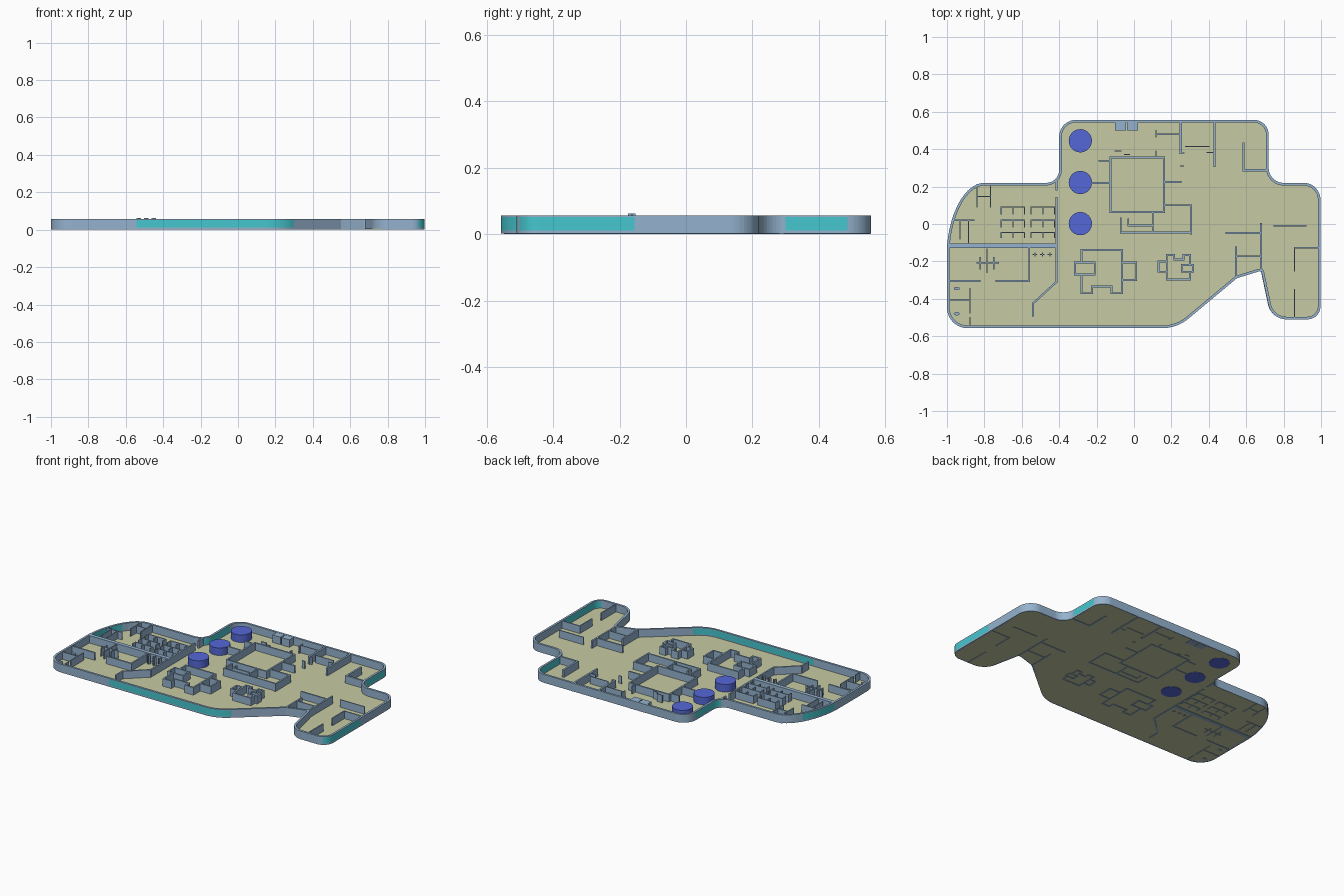
import bpy, bmesh, math
from mathutils import Vector

if "Cube" in bpy.data.objects:
    bpy.data.objects.remove(bpy.data.objects["Cube"])

TOP = 0.056


def material(name, rgb):
    m = bpy.data.materials.new(name)
    m.diffuse_color = (*rgb, 1)
    m.use_nodes = True
    m.node_tree.nodes["Principled BSDF"].inputs["Base Color"].default_value = m.diffuse_color
    return m


WALL = material("wall steel blue", (0.30, 0.45, 0.62))
FLOOR = material("floor olive", (0.57, 0.60, 0.37))
GLASS = material("window teal", (0.06, 0.57, 0.62))
BLUE = material("column blue", (0.09, 0.14, 0.68))


def finish(name, bm, *mats):
    bmesh.ops.recalc_face_normals(bm, faces=bm.faces[:])
    me = bpy.data.meshes.new(name)
    bm.to_mesh(me)
    bm.free()
    for m in mats:
        me.materials.append(m)
    ob = bpy.data.objects.new(name, me)
    bpy.context.collection.objects.link(ob)
    return ob


def add_wall(bm, x1, y1, x2, y2, t, z0=0.0, z1=TOP - 0.001):
    """Upright slab along a segment, square ends overlapping at corners."""
    a, b = Vector((x1, y1)), Vector((x2, y2))
    d = (b - a).normalized() * t / 2
    n = Vector((-d.y, d.x))
    ring = [a - d - n, b + d - n, b + d + n, a - d + n]
    lo = [bm.verts.new((p.x, p.y, z0)) for p in ring]
    hi = [bm.verts.new((p.x, p.y, z1)) for p in ring]
    bm.faces.new(lo[::-1])
    bm.faces.new(hi)
    for i in range(4):
        j = (i + 1) % 4
        bm.faces.new((lo[i], lo[j], hi[j], hi[i]))


def walls(name, paths, t=0.012, **kw):
    """Each path is a flat run of x, y pairs."""
    bm = bmesh.new()
    for p in paths:
        pts = list(zip(p[::2], p[1::2]))
        for (x1, y1), (x2, y2) in zip(pts, pts[1:]):
            add_wall(bm, x1, y1, x2, y2, t, **kw)
    return finish(name, bm, WALL)


def rect(x0, y0, x1, y1):
    return (x0, y0, x1, y0, x1, y1, x0, y1, x0, y0)


# Outline: corner x, y, then how far the rounding reaches along each side
CORNERS = [(-1, -.557, .11), (.23, -.557, .08), (.55, -.29, 0), (.68, -.25, 0),
           (.735, -.51, .08), (.997, -.51, .07), (.997, .22, .09), (.72, .22, .08),
           (.72, .557, .08), (-.4, .557, .09), (-.4, .22, .07),
           (-.97, .22, .17, .33), (-1, -.12, 0)]


def outline():
    pts, n = [], len(CORNERS)
    for i, c in enumerate(CORNERS):
        p = Vector(c[:2])
        if c[2] == 0:
            pts.append(p)
            continue
        u = (Vector(CORNERS[i - 1][:2]) - p).normalized()
        v = (Vector(CORNERS[(i + 1) % n][:2]) - p).normalized()
        a, b = p + u * c[2], p + v * c[-1]
        w = math.sin(u.angle(v) / 2)
        for k in range(13):
            s = k / 12
            k0, k1, k2 = (1 - s) ** 2, 2 * w * s * (1 - s), s * s
            pts.append((a * k0 + p * k1 + b * k2) / (k0 + k1 + k2))
    dense = []
    for i, p in enumerate(pts):
        q = pts[(i + 1) % len(pts)]
        m = max(1, math.ceil((q - p).length / 0.012))
        dense += [p.lerp(q, k / m) for k in range(m)]
    return dense


def is_window(x, y):
    return ((-.545 < x < .30 and y < -.48)              # front
            or (x > .9 and -.5 < y < -.15)              # right wing
            or (.7 < x < .74 and .30 < y < .49)         # upper right
            or (-.46 < x < -.38 and .24 < y < .47)      # upper left
            or (x < -.93 and -.11 < y < .13))           # left curve


path = outline()
N = len(path)
inner = []
for i, p in enumerate(path):
    t = (path[(i + 1) % N] - path[i - 1]).normalized()
    inner.append(p + Vector((-t.y, t.x)) * 0.014)

# Floor slab
bm = bmesh.new()
face = bm.faces.new([bm.verts.new((p.x, p.y, 0.002)) for p in path])
ext = bmesh.ops.extrude_face_region(bm, geom=[face], use_keep_orig=True)
for v in ext["geom"]:
    if isinstance(v, bmesh.types.BMVert):
        v.co.z = 0.006
floor = finish("floor", bm, FLOOR)
floor.scale = (0.997, 0.997, 1)

# Outer wall with window bands
bm = bmesh.new()
section = [(0, .002), (0, .011), (0, .051), (0, TOP), (1, TOP), (1, .051), (1, .011), (1, .002)]
rings = []
for o, q in zip(path, inner):
    rings.append([bm.verts.new((*((o, q)[s]), z)) for s, z in section])
for i in range(N):
    a, b = rings[i], rings[(i + 1) % N]
    mid = (path[i] + path[(i + 1) % N]) / 2
    for k in range(8):
        j = (k + 1) % 8
        f = bm.faces.new((a[k], b[k], b[j], a[j]))
        if k in (1, 5) and is_window(*mid):
            f.material_index = 1
finish("outer_wall", bm, WALL, GLASS)

# Blue round columns
for i, y in enumerate((.445, .222, .002)):
    bm = bmesh.new()
    bmesh.ops.create_cone(bm, cap_ends=True, segments=40, radius1=.062, radius2=.062, depth=TOP - .001)
    ob = finish(f"column_{i + 1}", bm, BLUE)
    ob.location = (-.287, y, (TOP - .001) / 2)

# North rooms
walls("north_walls", [
    (.25, .55, .25, .38), (.43, .55, .43, .31), (.585, .43, .585, .287, .715, .287)])
walls("north_partitions", [
    (.12, .48, .24, .48), (.117, .5, .117, .465), (.275, .415, .40, .415), (.39, .382, .43, .382),
    (.25, .38, .268, .38), (.25, .31, .265, .31), (.117, .39, .117, .362), (-.1, .39, -.07, .39), (-.05, .371, -.025, .371)], .006)
walls("north_blocks", [(-.074, .528, -.07, .528), (-.01, .528, -.006, .528)], .054)

# Central room and corridor walls
walls("central_room", [
    rect(-.125, .065, .16, .355), (-.185, .338, -.125, .338), (-.225, .22, -.125, .22),
    (.16, .225, .25, .225), (.16, .1, .305, .1, .305, -.05)], .01)
walls("corridor_walls", [
    (.1, .065, .1, -.045), (-.07, .03, -.07, -.045, .305, -.045),
    (-.03, .025, -.03, -.008, .1, -.008)], .009)

# South room clusters
walls("south_room_large", [
    (-.28, -.205, -.28, -.14, -.065, -.14, -.065, -.37, -.12, -.37, -.12, -.335,
     -.225, -.335, -.225, -.37, -.28, -.37, -.28, -.27),
    rect(-.315, -.27, -.21, -.205), rect(-.065, -.3, .012, -.205)], .01)
walls("south_room_small", [
    (.175, -.2, .175, -.165, .215, -.165, .215, -.19, .265, -.19, .265, -.165, .3, -.165, .3, -.22),
    (.175, -.255, .175, -.297, .3, -.297, .3, -.255),
    rect(.13, -.255, .175, -.2), rect(.255, -.255, .315, -.22)], .01)

# East wing
walls("east_walls", [
    (.495, -.048, .68, -.048), (.68, 0, .68, -.25), (.545, -.125, .545, -.285)], .01)
walls("east_partitions", [
    (.55, -.172, .675, -.172), (.75, -.01, .92, -.01), (.985, -.127, .858, -.127, .858, -.25),
    (.858, -.35, .858, -.5)], .007)

# West rooms
walls("west_divider", [(-.982, -.117, -.425, -.117)], .025)
walls("west_walls", [
    (-.415, .14, -.415, -.31, -.54, -.425, -.54, -.49), (-.415, .235, -.415, .185),
    (-.56, -.13, -.56, -.305, -.735, -.305), (-.985, -.305, -.825, -.305)], .01)
walls("west_partitions", [
    (-.877, -.345, -.877, -.475), (-.877, -.5, -.877, -.545), (-.985, -.405, -.877, -.405),
    (-.84, .21, -.84, .09), (-.767, .21, -.767, .09), (-.84, .147, -.767, .147),
    (-.96, .02, -.855, .02), (-.93, .015, -.93, -.08), (-.885, .02, -.885, -.1)], .006)

# Cubicle rows: a back panel with three dividers
cubicles = []
for x0 in (-.71, -.55):
    for y, tick in ((.09, -.035), (.02, -.035), (-.045, -.028)):
        cubicles.append((x0, y, x0 + .125, y))
        cubicles += [(x, y, x, y + tick) for x in (x0, x0 + .0625, x0 + .125)]
walls("cubicles", cubicles, .006)

# Desk cluster
walls("desk_cluster", [
    (-.785, -.135, -.785, -.26), (-.84, -.207, -.725, -.207),
    (-.822, -.18, -.822, -.24), (-.75, -.18, -.75, -.24)], .006)

# Plus-shaped stands, slightly taller than the walls
stands = []
for x in (-.53, -.49, -.45):
    stands += [(x - .009, -.163, x + .009, -.163), (x, -.172, x, -.154)]
walls("plus_stands", stands, .005, z1=.062)

# Small oval basins
for i, y in enumerate((-.345, -.48)):
    bm = bmesh.new()
    bmesh.ops.create_cone(bm, cap_ends=True, segments=16, radius1=.016, radius2=.016, depth=.03)
    ob = finish(f"basin_{i + 1}", bm, WALL)
    ob.scale = (1, .55, 1)
    ob.location = (-.948, y, .015)
